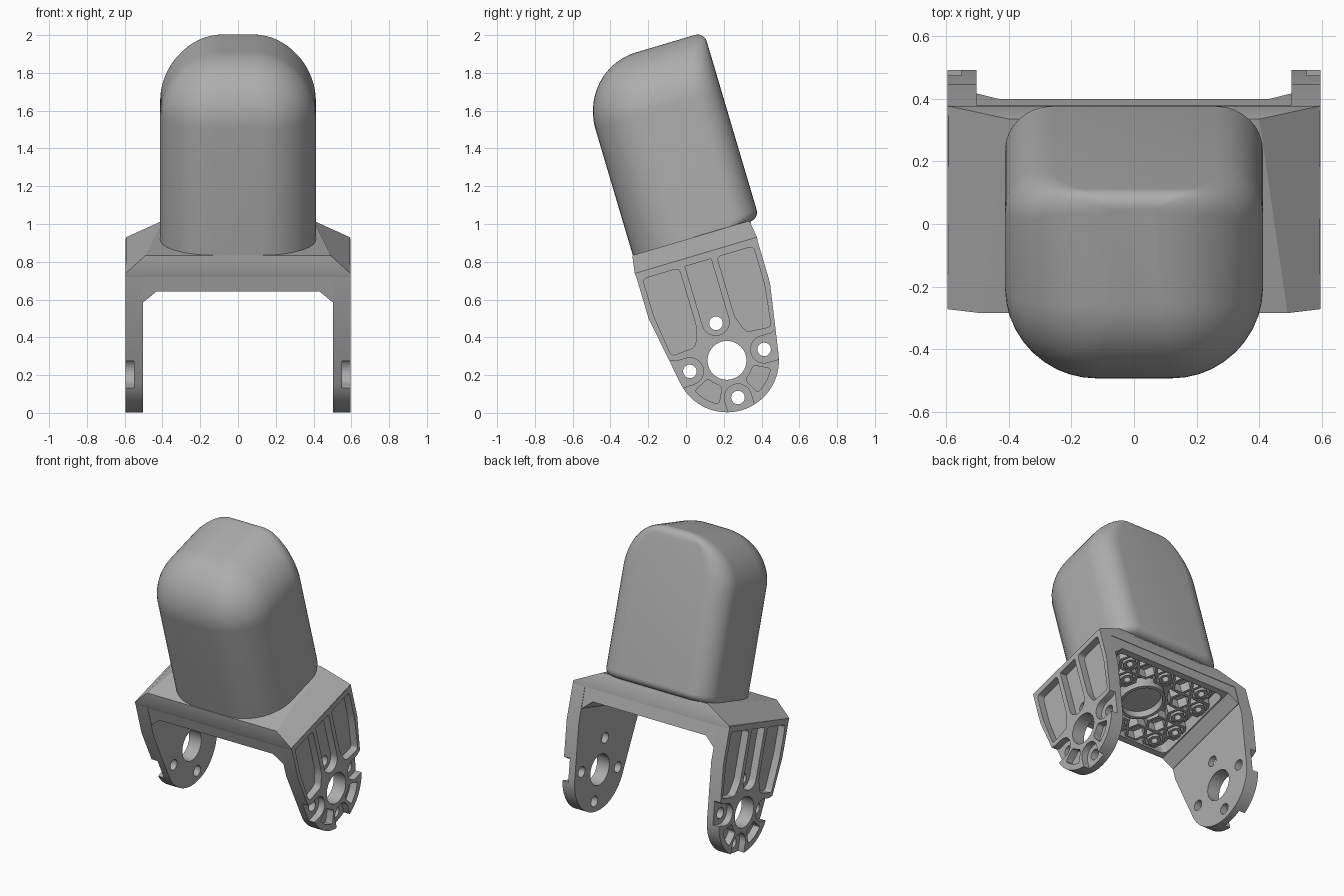
import bpy, bmesh
from math import sin, cos, pi, radians, sqrt, hypot
from mathutils import Matrix, Vector

if "Cube" in bpy.data.objects:
    bpy.data.objects.remove(bpy.data.objects["Cube"])

grey = bpy.data.materials.new("matte_grey")
grey.use_nodes = True
GREY = (0.42, 0.42, 0.42, 1)
grey.diffuse_color = GREY
grey.node_tree.nodes["Principled BSDF"].inputs["Base Color"].default_value = GREY

# Everything is built upright around the pivot hole, then tilted forward
TILT = Matrix.Translation((0, 0.217, 0.278)) @ Matrix.Rotation(radians(16.5), 4, 'X')
parts = []


def finish(name, bm):
    bmesh.ops.recalc_face_normals(bm, faces=bm.faces)
    mesh = bpy.data.meshes.new(name)
    bm.to_mesh(mesh)
    bm.free()
    mesh.materials.append(grey)
    ob = bpy.data.objects.new(name, mesh)
    bpy.context.collection.objects.link(ob)
    ob.matrix_world = TILT
    parts.append(ob)
    return ob


def place(p, h, axis):
    return {'x': (h, p[0], p[1]), 'y': (p[0], h, p[1]), 'z': (p[0], p[1], h)}[axis]


def loft(bm, rings, caps=True):
    loops = [[bm.verts.new(p) for p in ring] for ring in rings]
    for a, b in zip(loops, loops[1:]):
        for i in range(len(a)):
            j = (i + 1) % len(a)
            bm.faces.new((a[i], a[j], b[j], b[i]))
    if caps:
        bm.faces.new(loops[0])
        bm.faces.new(loops[-1])


def prisms(name, polys, lo, hi, axis):
    bm = bmesh.new()
    for poly in polys:
        loft(bm, [[place(p, h, axis) for p in poly] for h in (lo, hi)])
    return finish(name, bm)


def tubes(name, rims, lo, hi):
    """Open tubes standing on z; each rim is an (outer, inner) outline pair."""
    bm = bmesh.new()
    for outer, inner in rims:
        ring = [[place(p, h, 'z') for p in o] for o, h in
                ((outer, lo), (outer, hi), (inner, hi), (inner, lo), (outer, lo))]
        loft(bm, ring, caps=False)
    bmesh.ops.remove_doubles(bm, verts=bm.verts, dist=0.0001)
    return finish(name, bm)


def arc(cx, cy, r, a0, a1, n):
    return [(cx + r * cos(radians(a0 + (a1 - a0) * i / n)),
             cy + r * sin(radians(a0 + (a1 - a0) * i / n))) for i in range(n + 1)]


def circle(cx, cy, r, n=32):
    return arc(cx, cy, r, 0, 360, n)[:-1]


def rounded(poly, r):
    out = []
    for i, p in enumerate(poly):
        p = Vector(p)
        a, b = [(Vector(q) - p).normalized() * r for q in (poly[i - 1], poly[(i + 1) % len(poly)])]
        for k in range(5):
            t = k / 4
            out.append(tuple(p + a * (1 - t) ** 2 + b * t ** 2))
    return out


def flip(poly):
    return [(-a, b) for a, b in poly]


def cut(ob, cutter):
    cutter.hide_render = True
    mod = ob.modifiers.new("cut", 'BOOLEAN')
    mod.object, mod.operation, mod.solver = cutter, 'DIFFERENCE', 'EXACT'
    bpy.context.view_layer.update()
    result = bpy.data.meshes.new_from_object(ob.evaluated_get(bpy.context.evaluated_depsgraph_get()))
    ob.modifiers.clear()
    ob.data = result
    parts.remove(cutter)
    bpy.data.objects.remove(cutter)


# Head: rounded sections stacked along the height, domed at front and sides
def head_ring(w, c, back):
    hx, front = 0.08 + 0.332 * c, -0.32 * c
    rf, rb = 0.02 + 0.27 * c, 0.02 + 0.13 * c
    pts = (arc(hx - rb, back - rb, rb, 0, 90, 8) + arc(-hx + rb, back - rb, rb, 90, 180, 8)
           + arc(-hx + rf, front + rf, rf, 180, 270, 10) + arc(hx - rf, front + rf, rf, 270, 360, 10))
    return [(x, u, w) for x, u in pts]


BACK, FILLET, DOME, TOP = 0.377, 0.05, 0.33, 1.70


def back_at(w):
    d = max(0.67 + FILLET - w, w - (TOP - FILLET), 0)
    return BACK - FILLET + sqrt(max(FILLET ** 2 - d * d, 0))


rings = [head_ring(0.66, 1, BACK - FILLET)]
for k in range(7):
    w = 0.67 + FILLET * (1 - cos(k * pi / 12))
    rings.append(head_ring(w, 1, back_at(w)))
for k in range(19):
    a = k * pi / 36
    w = TOP - DOME + DOME * sin(a)
    rings.append(head_ring(w, cos(a), back_at(w)))
bm = bmesh.new()
loft(bm, rings)
finish("head", bm)

# Sloped shoulder between the head and the bracket
bm = bmesh.new()
sections = [(0.56, 0.595, 0.595, 0.335), (0.58, 0.595, 0.592, 0.338), (0.675, 0.49, 0.40, 0.323)]
loft(bm, [[(-f, -u, w), (f, -u, w), (b, u, w), (-b, u, w)] for w, f, b, u in sections])
finish("shoulder", bm)

# Crossbar with chamfered inner corners and an open underside
half = [(0.43, 0.48), (0.50, 0.42), (0.53, 0.42), (0.53, 0.573)]
crossbar = prisms("crossbar", [half + flip(half)[::-1]], -0.332, 0.332, 'y')
well = rounded([(0.42, 0.295), (-0.42, 0.295), (-0.42, -0.295), (0.42, -0.295)], 0.04)
cut(crossbar, prisms("well_cutter", [well], 0.40, 0.70, 'z'))

# Underside lattice: hexagonal cells, small bosses and a round seat
cells, bosses = [], []
for j in range(-2, 3):
    for i in range(-3, 4):
        x, u = i * 0.145 + (j % 2) * 0.0725, j * 0.118
        if hypot(x, u) < 0.19 or abs(x) > 0.37:
            continue
        cells.append((circle(x, u, 0.077, 6), circle(x, u, 0.058, 6)))
        if (i + j) % 2 == 0:
            bosses.append((circle(x, u, 0.042, 16), circle(x, u, 0.022, 16)))
tubes("lattice_cells", cells, 0.495, 0.565)
tubes("lattice_bosses", bosses, 0.487, 0.565)
tubes("seat_rim", [(circle(0, 0, 0.15), circle(0, 0, 0.13))], 0.487, 0.565)
prisms("seat_floor", [circle(0, 0, 0.135)], 0.535, 0.565, 'z')

# Arms: tapered plates with a round end, ribbed on the outside
outline = [(-0.335, 0.575), (-0.335, 0.33)] + arc(0, 0, 0.275, 189.6, 350.4, 32) + [(0.335, 0.33), (0.335, 0.575)]
side = rounded([(0.105, 0.54), (0.305, 0.54), (0.305, 0.335), (0.275, 0.105), (0.14, 0.115), (0.105, 0.21)], 0.025)
middle = [(0.072, 0.54), (-0.072, 0.54)] + arc(0, 0.212, 0.072, 180, 360, 12)
kidney = rounded(arc(0, 0, 0.14, -63, -27, 2) + arc(0, 0, 0.237, -27, -63, 2), 0.02)
slot = arc(0.205, 0, 0.072, 90, 270, 12) + [(0.26, -0.072), (0.31, -0.09), (0.31, 0.09), (0.26, 0.072)]
lower_slot = [(-v, -u) for u, v in slot]
holes = [circle(0, 0, 0.103, 40)] + [circle(0.205 * cos(k * pi / 2), 0.205 * sin(k * pi / 2), 0.036, 20)
                                     for k in range(4)]
for label, s in (("left", 1), ("right", -1)):
    arm = prisms(label + "_arm", [outline], s * 0.503, s * 0.595, 'x')
    pockets = [side, flip(side), middle, kidney, flip(kidney)]
    cut(arm, prisms("pocket_cutter", pockets, s * 0.545, s * 0.70, 'x'))
    cut(arm, prisms("slot_cutter", [slot, flip(slot), lower_slot], s * 0.55, s * 0.70, 'x'))
    cut(arm, prisms("hole_cutter", holes, s * 0.40, s * 0.70, 'x'))

# Smooth curved areas, keep hard edges crisp
bpy.ops.object.select_all(action='DESELECT')
for ob in parts:
    ob.select_set(True)
bpy.context.view_layer.objects.active = parts[0]
bpy.ops.object.shade_smooth_by_angle(angle=radians(30))
